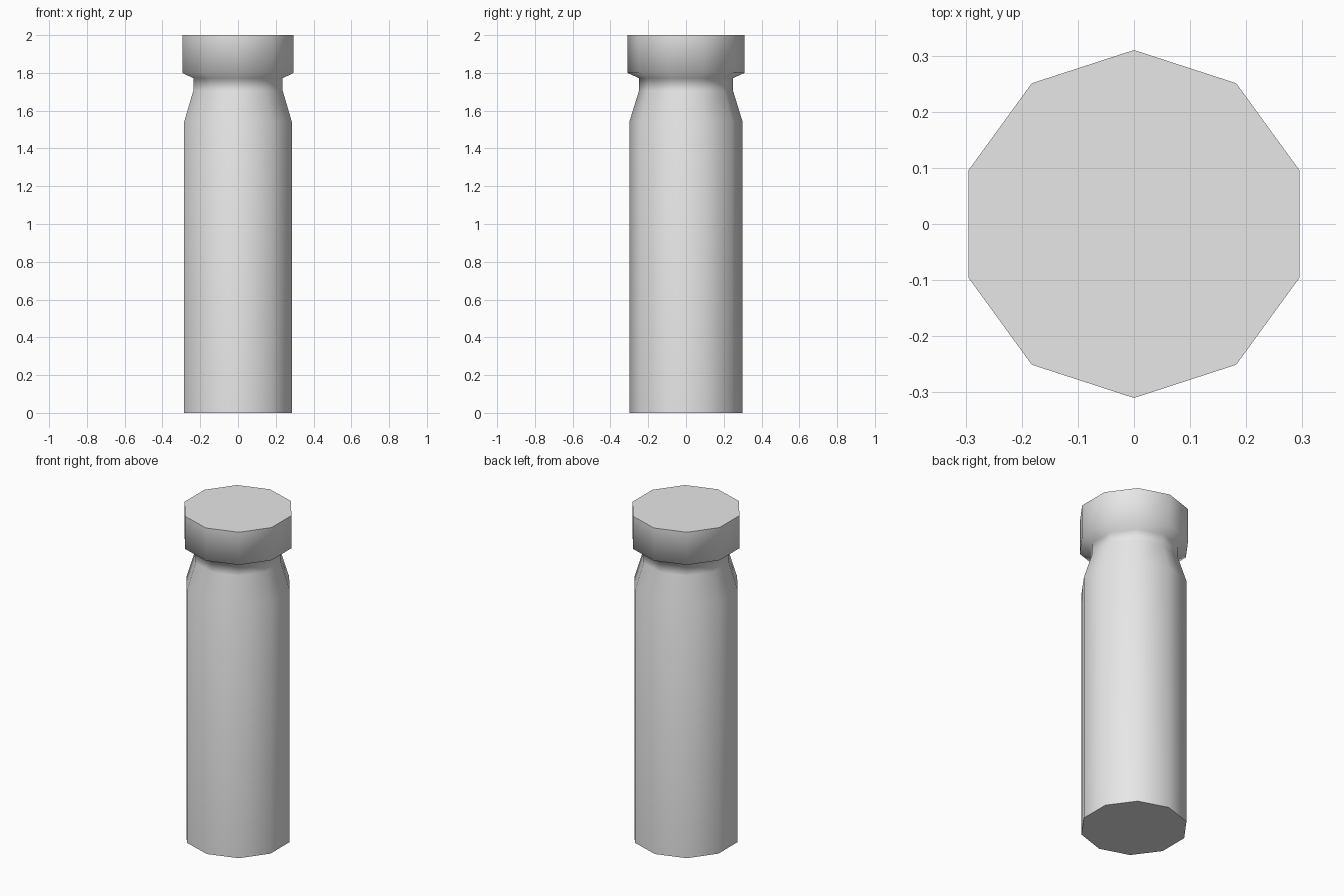
import bpy
import bmesh
from math import cos, sin, pi, radians

cube = bpy.data.objects.get("Cube")
if cube:
    bpy.data.objects.remove(cube, do_unlink=True)

# Single plain grey
grey = bpy.data.materials.new("light_grey")
grey.use_nodes = True
colour = (0.8, 0.8, 0.8, 1)
grey.diffuse_color = colour
grey.node_tree.nodes["Principled BSDF"].inputs["Base Color"].default_value = colour

# Outline as (radius, height): straight body, sloped shoulder, neck, wide cap
SIDES = 10
PROFILE = [(0.30, 0), (0.30, 1.54), (0.249, 1.705),
           (0.249, 1.772), (0.31, 1.80), (0.31, 2.0)]

bm = bmesh.new()
rings = []
for radius, height in PROFILE:
    angles = [pi / 2 + 2 * pi * i / SIDES for i in range(SIDES)]
    rings.append([bm.verts.new((radius * cos(a), radius * sin(a), height)) for a in angles])

# Side walls between neighbouring rings
for low, high in zip(rings, rings[1:]):
    for i in range(SIDES):
        j = (i + 1) % SIDES
        bm.faces.new((low[i], low[j], high[j], high[i]))

# Flat bottom and top
bm.faces.new(rings[0][::-1])
bm.faces.new(rings[-1])

mesh = bpy.data.meshes.new("capped_bottle")
bm.to_mesh(mesh)
bm.free()
mesh.materials.append(grey)
bottle = bpy.data.objects.new("capped_bottle", mesh)
bpy.context.collection.objects.link(bottle)

# Smooth round the sides, crisp at the flat ends
bpy.ops.object.select_all(action="DESELECT")
bottle.select_set(True)
bpy.context.view_layer.objects.active = bottle
bpy.ops.object.shade_smooth_by_angle(angle=radians(80))
